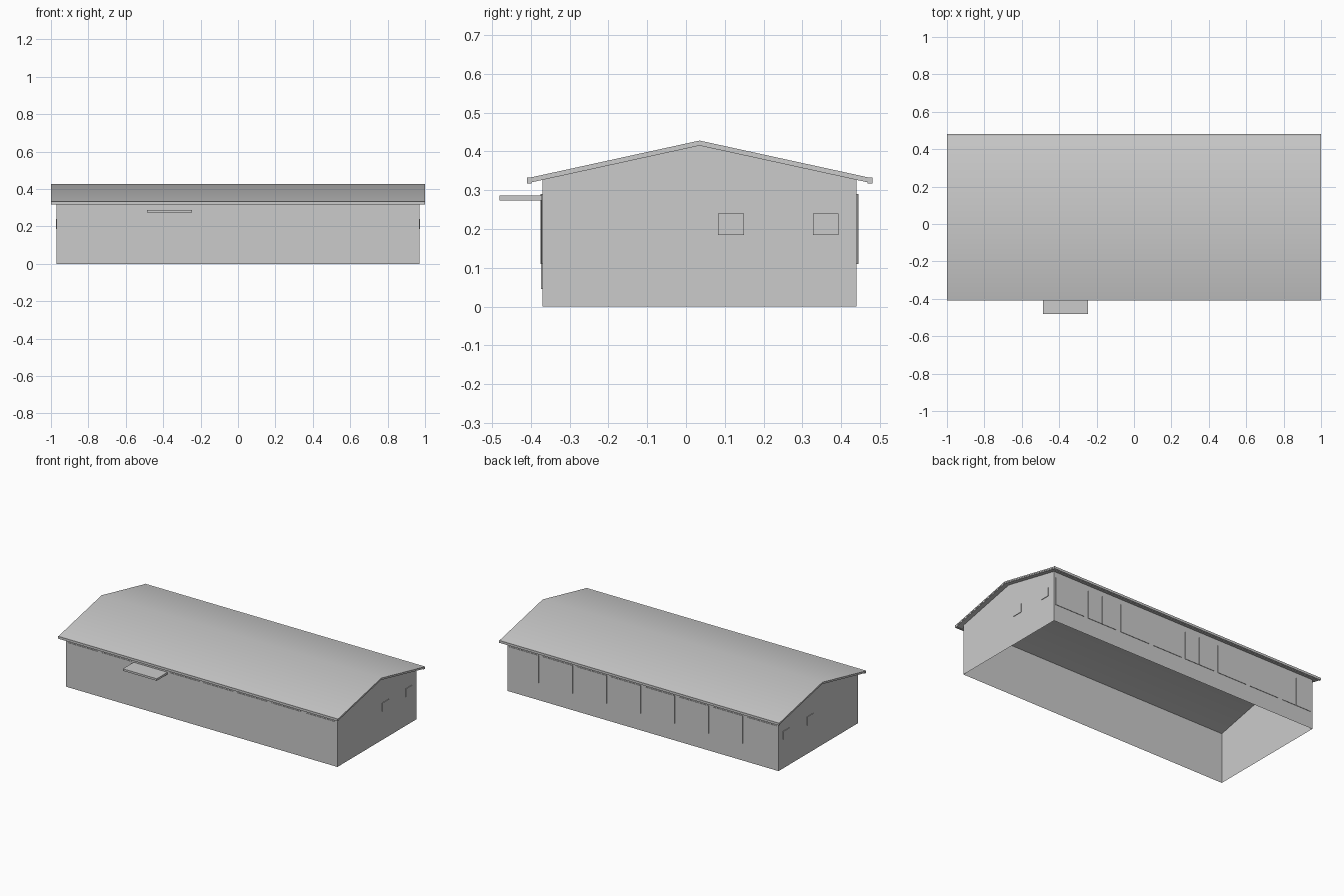
import bpy
import bmesh
from math import radians

if "Cube" in bpy.data.objects:
    bpy.data.objects.remove(bpy.data.objects["Cube"])

grey = bpy.data.materials.new("light_grey")
grey.use_nodes = True
grey.diffuse_color = (0.6, 0.6, 0.6, 1)
grey.node_tree.nodes["Principled BSDF"].inputs["Base Color"].default_value = (0.6, 0.6, 0.6, 1)

WALL_X, FRONT, BACK = 0.97, -0.37, 0.44
RIDGE = 0.035


def finish(name, bm, smooth=False):
    mesh = bpy.data.meshes.new(name)
    bm.to_mesh(mesh)
    bm.free()
    mesh.materials.append(grey)
    obj = bpy.data.objects.new(name, mesh)
    bpy.context.collection.objects.link(obj)
    if smooth:
        bpy.ops.object.select_all(action='DESELECT')
        obj.select_set(True)
        bpy.context.view_layer.objects.active = obj
        bpy.ops.object.shade_smooth_by_angle(angle=radians(30))
    return obj


def box(name, x0, x1, y0, y1, z0, z1):
    bm = bmesh.new()
    bmesh.ops.create_cube(bm, size=1)
    for v in bm.verts:
        v.co.x = x1 if v.co.x > 0 else x0
        v.co.y = y1 if v.co.y > 0 else y0
        v.co.z = z1 if v.co.z > 0 else z0
    return finish(name, bm)


def extrude_x(name, profile, half, open_edges=(), smooth=False):
    """Sweep a (y, z) outline along x, leaving out the listed edges."""
    bm = bmesh.new()
    a = [bm.verts.new((-half, y, z)) for y, z in profile]
    b = [bm.verts.new((half, y, z)) for y, z in profile]
    bm.faces.new(a[::-1])
    bm.faces.new(b)
    for i in range(len(a)):
        j = (i + 1) % len(a)
        if i not in open_edges:
            bm.faces.new((a[i], a[j], b[j], b[i]))
    return finish(name, bm, smooth)


def roof_layer(name, half, top, bottom):
    eave = 0.095
    extrude_x(name, [(-0.40, bottom - eave), (RIDGE, bottom), (0.47, bottom - eave),
                     (0.47, top - eave), (RIDGE, top), (-0.40, top - eave)],
              half, smooth=True)


# Wall shell, open below and under the roof
extrude_x("walls", [(FRONT, 0), (BACK, 0), (BACK, 0.33), (RIDGE, 0.416), (FRONT, 0.33)],
          WALL_X, open_edges=(0, 2, 3))

# Roof covering, deck and gutters
roof_layer("roof_covering", 1.0, 0.428, 0.420)
roof_layer("roof_deck", 0.998, 0.420, 0.415)
box("front_gutter", -1, 1, -0.41, -0.398, 0.318, 0.333)
box("back_gutter", -1, 1, 0.468, 0.48, 0.318, 0.333)

# Long rows of windows, with a door in place of one front window
PITCH, WIDTH, SILL, HEAD = 0.243, 0.213, 0.11, 0.29
for side, wall, out, split in (("front", FRONT, -1, (0, 1)), ("back", BACK, 1, (0, 3, 6))):
    for i in range(8):
        if side == "front" and i == 2:
            continue
        x = -0.957 + i * PITCH
        y0, y1 = sorted((wall, wall + 0.003 * out))
        box(f"{side}_window_{i + 1}", x, x + WIDTH, y0, y1, SILL, HEAD)
        if i in split:
            y0, y1 = sorted((wall, wall + 0.005 * out))
            mid = x + WIDTH / 2
            box(f"{side}_mullion_{i + 1}", mid - 0.004, mid + 0.004, y0, y1, SILL, HEAD)

box("front_door", -0.445, -0.29, FRONT - 0.004, FRONT, 0.045, 0.275)
box("door_canopy", -0.487, -0.245, -0.48, FRONT, 0.274, 0.287)

# Two small windows in each gable end
for side, out in (("left", 1), ("right", -1)):
    x0, x1 = sorted((WALL_X * out, (WALL_X + 0.004) * out))
    for n, (y0, y1) in enumerate(((0.083, 0.15), (0.327, 0.393))):
        box(f"{side}_gable_window_{n + 1}", x0, x1, y0, y1, 0.185, 0.24)
